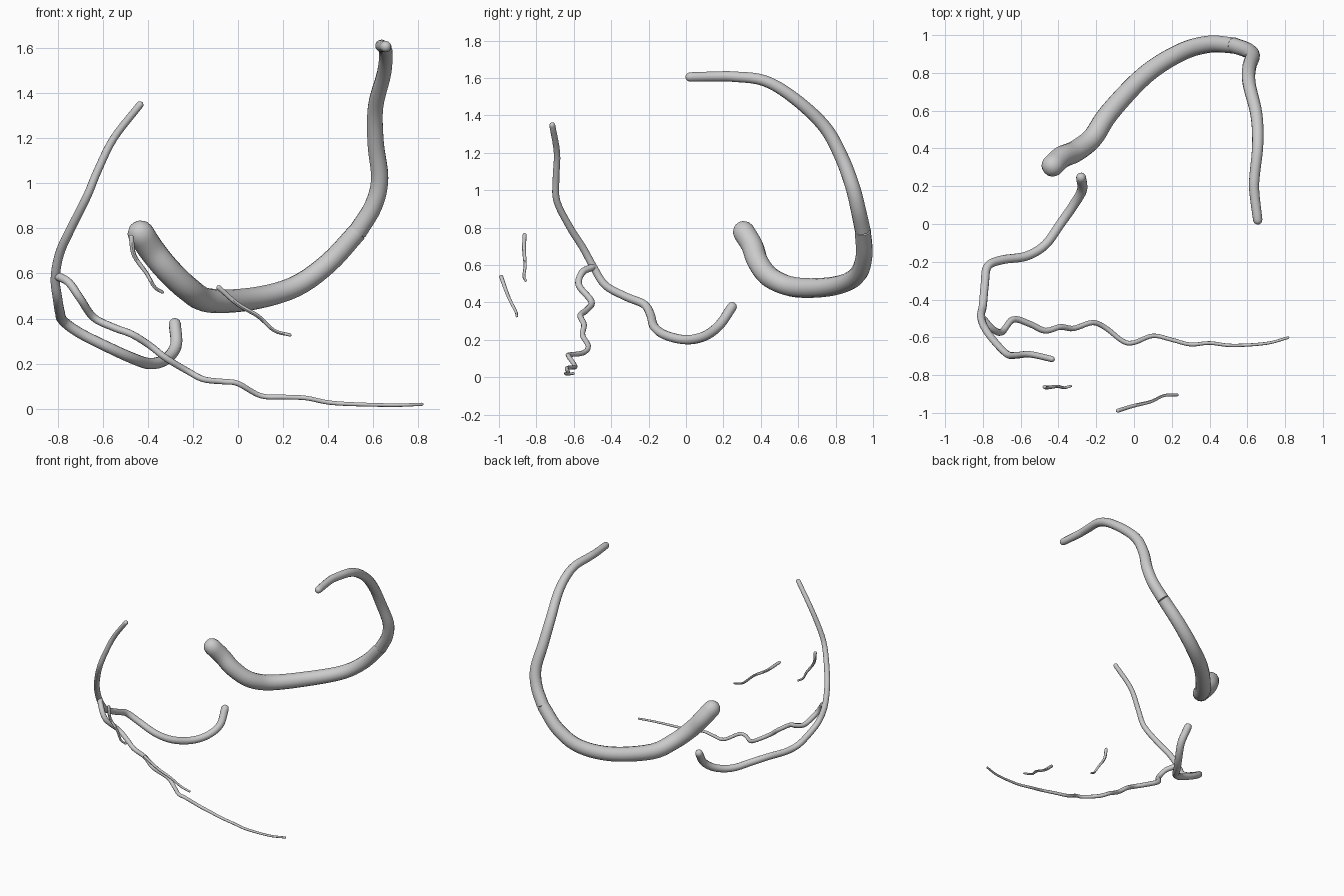
import bpy, bmesh, math
from mathutils import Vector

if "Cube" in bpy.data.objects:
    bpy.data.objects.remove(bpy.data.objects["Cube"])


def smooth_path(pts, steps):
    """Catmull-Rom samples through the control points."""
    p = [Vector(q) for q in pts]
    p = [2 * p[0] - p[1]] + p + [2 * p[-1] - p[-2]]
    out = []
    for i in range(1, len(p) - 2):
        a, b, c, d = p[i - 1:i + 3]
        for s in range(steps):
            t = s / steps
            out.append(0.5 * (2 * b + (c - a) * t + (2 * a - 5 * b + 4 * c - d) * t * t
                              + (3 * b - a - 3 * c + d) * t ** 3))
    out.append(p[-2])
    return out


def vessel(name, pts, r0, r1, sides=14, steps=5, round_start=True, round_end=True):
    """Tapered tube swept along a path, with optional domed ends."""
    path = smooth_path(pts, steps)
    lengths = [0.0]
    for a, b in zip(path, path[1:]):
        lengths.append(lengths[-1] + (b - a).length)
    rings = [(c, r0 + (r1 - r0) * s / lengths[-1]) for c, s in zip(path, lengths)]
    tans = [(path[min(i + 1, len(path) - 1)] - path[max(i - 1, 0)]).normalized()
            for i in range(len(path))]
    angles = [math.radians(a) for a in (30, 55, 75)]
    if round_start:
        c, t = path[0], tans[0]
        rings = [(c - t * r0 * math.sin(a), r0 * math.cos(a)) for a in reversed(angles)] + rings
        tans = [t] * 3 + tans
    if round_end:
        c, t = path[-1], tans[-1]
        rings += [(c + t * r1 * math.sin(a), r1 * math.cos(a)) for a in angles]
        tans += [t] * 3

    bm = bmesh.new()
    normal = tans[0].orthogonal().normalized()
    loops = []
    for (c, r), t in zip(rings, tans):
        normal = (normal - t * normal.dot(t)).normalized()
        side = t.cross(normal)
        loops.append([bm.verts.new(c + r * (normal * math.cos(a) + side * math.sin(a)))
                      for a in (2 * math.pi * k / sides for k in range(sides))])
    for lo, hi in zip(loops, loops[1:]):
        for k in range(sides):
            n = (k + 1) % sides
            bm.faces.new((lo[k], lo[n], hi[n], hi[k]))
    bm.faces.new(loops[0][::-1])
    bm.faces.new(loops[-1])
    mesh = bpy.data.meshes.new(name)
    bm.to_mesh(mesh)
    bm.free()
    obj = bpy.data.objects.new(name, mesh)
    bpy.context.collection.objects.link(obj)
    bpy.context.view_layer.objects.active = obj
    obj.select_set(True)
    bpy.ops.object.shade_smooth_by_angle(angle=math.radians(45))
    obj.select_set(False)
    return obj


# Large vessel in two lengths meeting at a seam
seam = (0.53, 0.945, 0.785)
vessel("large_vessel_lower", [
    (-0.43, 0.31, 0.775), (-0.38, 0.355, 0.70), (-0.31, 0.385, 0.615), (-0.22, 0.455, 0.53),
    (-0.13, 0.59, 0.48), (0.06, 0.79, 0.487), (0.25, 0.91, 0.54), (0.40, 0.952, 0.645), seam],
    0.06, 0.043, round_end=False)
vessel("large_vessel_upper", [
    seam, (0.60, 0.92, 0.90), (0.628, 0.89, 1.02), (0.61, 0.83, 1.18), (0.61, 0.74, 1.34),
    (0.648, 0.58, 1.49), (0.655, 0.42, 1.585), (0.638, 0.25, 1.607), (0.637, 0.17, 1.608),
    (0.655, 0.022, 1.605)],
    0.042, 0.025, round_start=False)

# Medium hooked vessel
vessel("medium_vessel", [
    (-0.28, 0.245, 0.375), (-0.275, 0.18, 0.28), (-0.32, 0.10, 0.22), (-0.39, 0.0, 0.20),
    (-0.47, -0.11, 0.225), (-0.57, -0.17, 0.27), (-0.70, -0.19, 0.335), (-0.775, -0.225, 0.39),
    (-0.79, -0.32, 0.43), (-0.80, -0.43, 0.49), (-0.81, -0.49, 0.58), (-0.79, -0.55, 0.69),
    (-0.74, -0.62, 0.80), (-0.67, -0.69, 0.94), (-0.62, -0.695, 1.06), (-0.55, -0.69, 1.20),
    (-0.435, -0.715, 1.347)],
    0.027, 0.016, sides=12)

# Winding branch off the medium vessel
vessel("winding_branch", [
    (-0.80, -0.50, 0.588), (-0.75, -0.555, 0.56), (-0.70, -0.572, 0.49), (-0.64, -0.505, 0.405),
    (-0.55, -0.53, 0.36), (-0.47, -0.565, 0.33), (-0.39, -0.545, 0.28), (-0.32, -0.553, 0.225),
    (-0.22, -0.522, 0.165), (-0.15, -0.55, 0.13), (-0.06, -0.62, 0.12), (0.0, -0.628, 0.112),
    (0.10, -0.592, 0.058), (0.20, -0.613, 0.052), (0.30, -0.638, 0.048), (0.40, -0.63, 0.028),
    (0.52, -0.643, 0.02), (0.70, -0.632, 0.016), (0.815, -0.602, 0.02)],
    0.019, 0.007, sides=10)

# Two loose small vessels
vessel("small_vessel_left", [
    (-0.473, -0.863, 0.76), (-0.46, -0.866, 0.68), (-0.405, -0.86, 0.60),
    (-0.37, -0.867, 0.54), (-0.335, -0.858, 0.517)],
    0.011, 0.007, sides=8)
vessel("small_vessel_middle", [
    (-0.085, -0.988, 0.537), (0.0, -0.962, 0.463), (0.09, -0.94, 0.41),
    (0.16, -0.908, 0.347), (0.23, -0.905, 0.327)],
    0.011, 0.007, sides=8)
